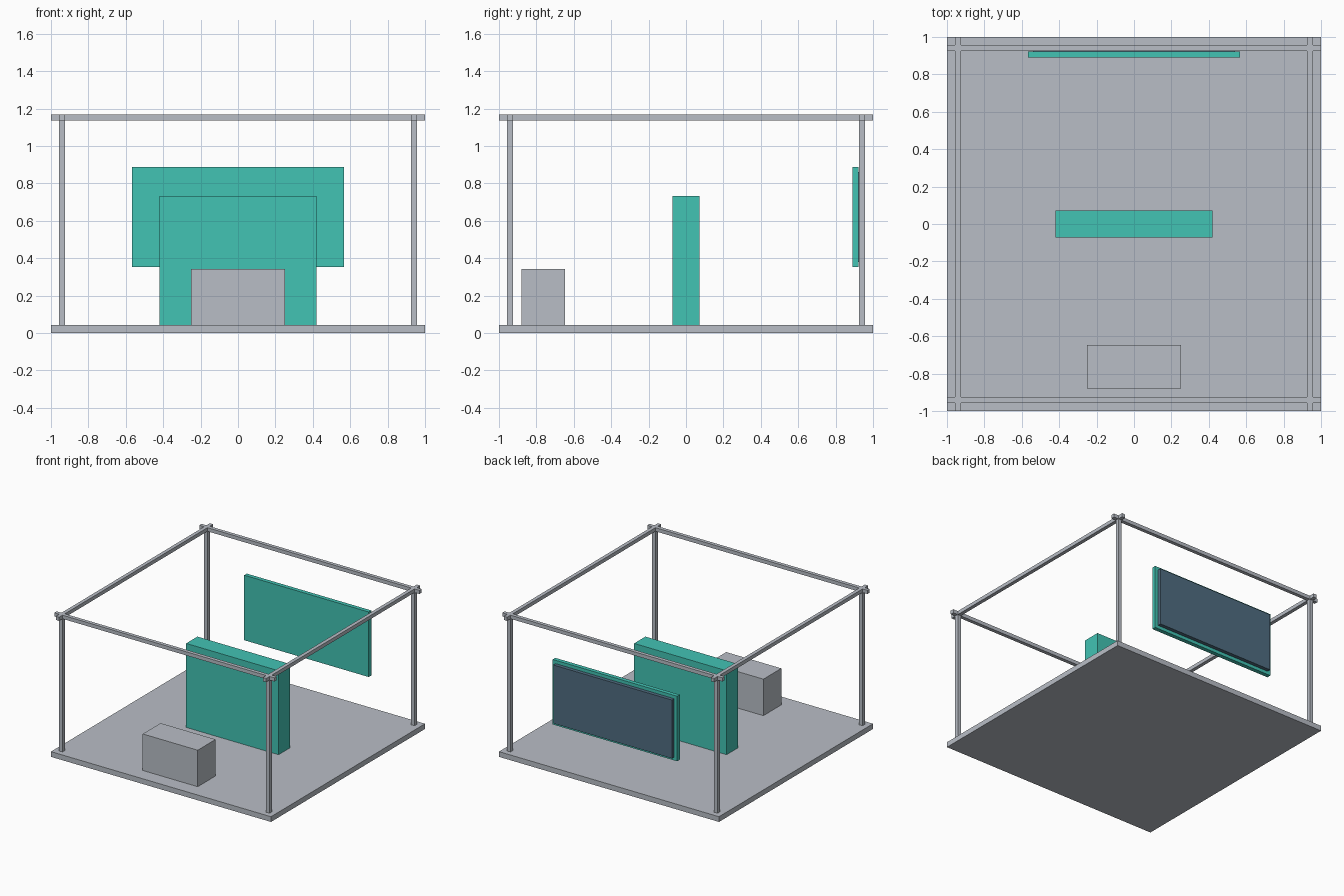
import bpy

if "Cube" in bpy.data.objects:
    bpy.data.objects.remove(bpy.data.objects["Cube"])


def material(name, rgb):
    """Flat material from 0-255 display values, converted to linear."""
    lin = [((c / 255 + 0.055) / 1.055) ** 2.4 for c in rgb]
    m = bpy.data.materials.new(name)
    m.diffuse_color = (*lin, 1)
    m.use_nodes = True
    m.node_tree.nodes["Principled BSDF"].inputs["Base Color"].default_value = m.diffuse_color
    return m


GREY = material("light grey", (185, 190, 198))
TEAL = material("teal", (66, 195, 180))
SLATE = material("slate blue", (80, 109, 129))


def box(name, x, y, z, mat):
    """Box from its (min, max) range on each axis."""
    spans = (x, y, z)
    bpy.ops.mesh.primitive_cube_add(size=1, location=[(a + b) / 2 for a, b in spans])
    ob = bpy.context.object
    ob.name = name
    ob.scale = [b - a for a, b in spans]
    bpy.ops.object.transform_apply(location=False, rotation=False, scale=True)
    ob.data.materials.append(mat)
    return ob


FLOOR_TOP = 0.043
RAIL_Z = (1.137, 1.167)
IN, OUT = 0.926, 0.956      # inner and outer faces of the posts and rails

# Floor slab
box("floor", (-1, 1), (-1, 1), (0, FLOOR_TOP), GREY)

# Corner posts, with rails that cross and overhang at the corners
for sx, side in ((-1, "left"), (1, "right")):
    px = sorted((sx * IN, sx * OUT))
    box(f"{side}_rail", px, (-IN, IN), RAIL_Z, GREY)
    for sy, end in ((-1, "front"), (1, "back")):
        py = sorted((sy * IN, sy * OUT))
        box(f"{end}_{side}_post", px, py, (FLOOR_TOP, RAIL_Z[0]), GREY)
        box(f"{end}_{side}_rail_end", px, sorted((sy * OUT, sy)), RAIL_Z, GREY)
for sy, end in ((-1, "front"), (1, "back")):
    box(f"{end}_rail", (-1, 1), sorted((sy * IN, sy * OUT)), RAIL_Z, GREY)

# Middle partition and front counter
box("partition", (-0.42, 0.42), (-0.073, 0.073), (0.002, 0.733), TEAL)
box("counter", (-0.25, 0.25), (-0.88, -0.648), (FLOOR_TOP, 0.343), GREY)

# Hanging board with a raised panel on its back
box("board", (-0.566, 0.566), (0.889, 0.923), (0.353, 0.887), TEAL)
box("board_panel", (-0.539, 0.539), (0.923, 0.953), (0.38, 0.86), SLATE)
